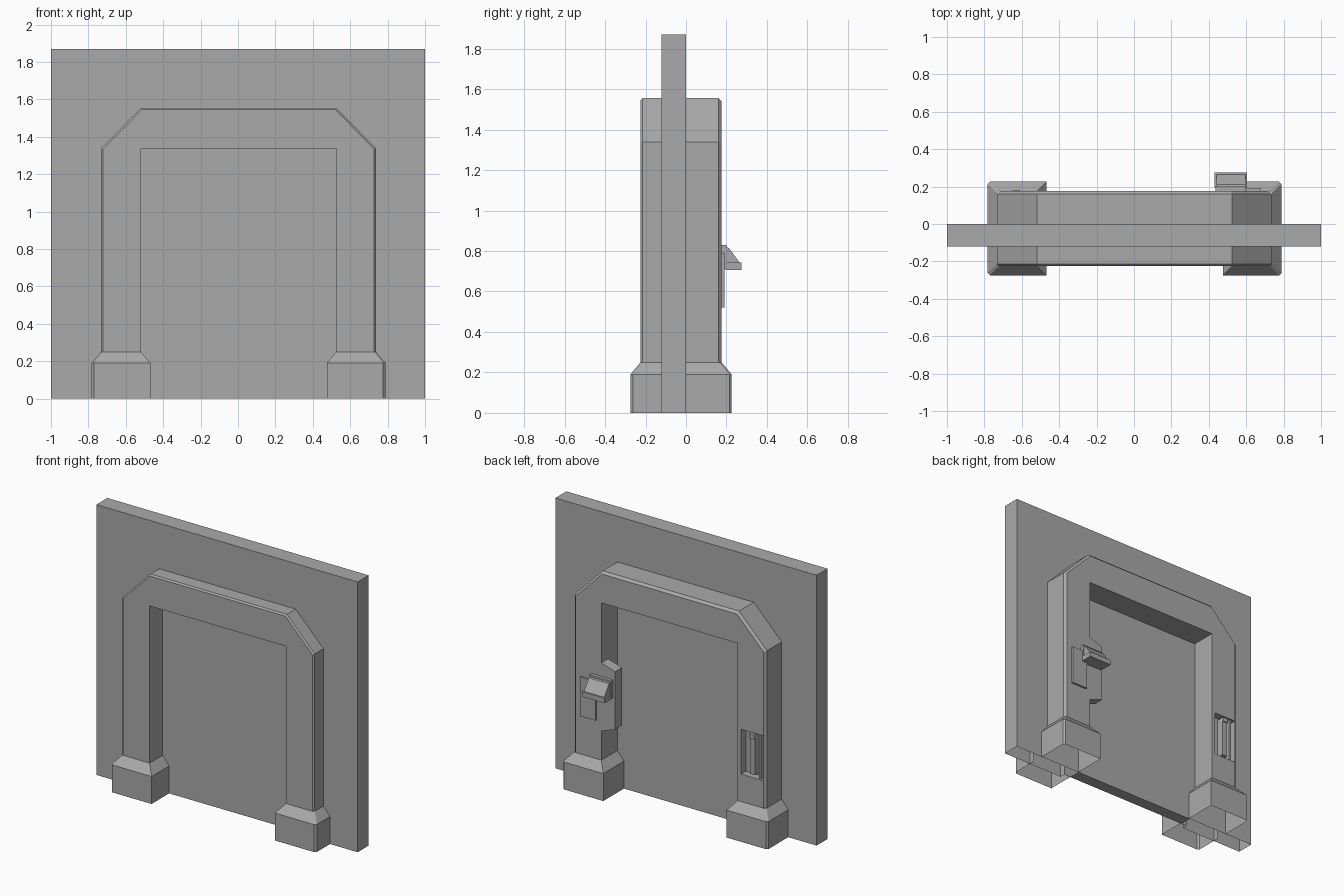
import bpy, bmesh
from mathutils import Vector

if "Cube" in bpy.data.objects:
    bpy.data.objects.remove(bpy.data.objects["Cube"])

grey = bpy.data.materials.new("plain_grey")
grey.use_nodes = True
grey.diffuse_color = (0.4, 0.4, 0.4, 1)
grey.node_tree.nodes["Principled BSDF"].inputs["Base Color"].default_value = (0.4, 0.4, 0.4, 1)

WALL_FRONT, DOOR_FRONT, WALL_BACK = -0.12, -0.083, 0.0
FRAME_FRONT, FRAME_BACK = -0.225, 0.176
INNER, OUTER, SHIFT = 0.522, 0.735, 0.003
LINTEL, FRAME_TOP, FOOT = 1.338, 1.555, 0.25


def link(name, bm):
    mesh = bpy.data.meshes.new(name)
    bm.to_mesh(mesh)
    bm.free()
    mesh.materials.append(grey)
    obj = bpy.data.objects.new(name, mesh)
    bpy.context.collection.objects.link(obj)
    return obj


def prism(points, direction):
    """Extrude a flat outline of 3D points along a direction."""
    bm = bmesh.new()
    face = bm.faces.new([bm.verts.new(p) for p in points])
    ext = bmesh.ops.extrude_face_region(bm, geom=[face])
    moved = [v for v in ext["geom"] if isinstance(v, bmesh.types.BMVert)]
    bmesh.ops.translate(bm, verts=moved, vec=Vector(direction))
    bmesh.ops.recalc_face_normals(bm, faces=bm.faces)
    return bm


def prism_xz(outline, y0, y1):
    return prism([(x, y0, z) for x, z in outline], (0, y1 - y0, 0))


def box(name, x0, x1, y0, y1, z0, z1):
    return link(name, prism_xz([(x0, z0), (x1, z0), (x1, z1), (x0, z1)], y0, y1))


def carve(obj, *bounds):
    """Cut a box-shaped recess out of an object."""
    cutter = box("cutter", *bounds)
    cutter.hide_render = True
    cut = obj.modifiers.new("recess", "BOOLEAN")
    cut.operation = "DIFFERENCE"
    cut.solver = "EXACT"
    cut.object = cutter
    bpy.context.view_layer.objects.active = obj
    bpy.ops.object.modifier_apply(modifier=cut.name)
    bpy.data.objects.remove(cutter)


def drop_bottoms(obj, test):
    """Open the underside where the test holds."""
    bm = bmesh.new()
    bm.from_mesh(obj.data)
    gone = [f for f in bm.faces if f.normal.z < -0.9 and test(f.calc_center_median())]
    bmesh.ops.delete(bm, geom=gone, context="FACES")
    bm.to_mesh(obj.data)
    bm.free()


# Wall slab with a shallow door recess, closed underneath only across the doorway
wall = link("wall", prism_xz(
    [(-1, 0), (-0.475, 0), (0.475, 0), (1, 0), (1, 1.87), (-1, 1.87)],
    WALL_FRONT, WALL_BACK))
carve(wall, SHIFT - INNER, SHIFT + INNER, -0.2, DOOR_FRONT, -0.1, LINTEL)
drop_bottoms(wall, lambda c: c.z < 0.1 and abs(c.x) > 0.475)

# Door frames on both sides, with bevelled outer rims
half = [(INNER, LINTEL), (INNER, FOOT), (OUTER, FOOT), (OUTER, LINTEL), (INNER, FRAME_TOP)]
arch = [(x + SHIFT, z) for x, z in half] + [(SHIFT - x, z) for x, z in reversed(half)]


def door_frame(name, wall_y, outer_y, bevel):
    bm = prism_xz(arch, wall_y, outer_y)
    rim = []
    for e in bm.edges:
        mid = (e.verts[0].co + e.verts[1].co) / 2
        on_face = all(abs(v.co.y - outer_y) < 1e-4 for v in e.verts)
        if on_face and (abs(mid.x) > 0.7 or mid.z > 1.4):
            rim.append(e)
    bmesh.ops.bevel(bm, geom=rim, offset=bevel, segments=1, affect="EDGES")
    bmesh.ops.recalc_face_normals(bm, faces=bm.faces)
    return link(name, bm)


front_frame = door_frame("front_frame", WALL_FRONT, FRAME_FRONT, 0.01)
back_frame = door_frame("back_frame", WALL_BACK, FRAME_BACK, 0.016)

# Slot in the back of one jamb, with rails standing inside
carve(back_frame, -0.715, -0.545, 0.125, 0.3, 0.44, 0.75)
for frame in (front_frame, back_frame):
    drop_bottoms(frame, lambda c: c.z < 0.3)
box("slot_bar", -0.65, -0.61, 0.12, 0.174, 0.46, 0.73)
box("slot_rail", -0.69, -0.675, 0.12, 0.165, 0.44, 0.75)
box("slot_catch", -0.65, -0.61, 0.12, 0.182, 0.71, 0.74)


# Flared plinths under each jamb, open underneath
def plinth(name, side, wall_y, face_y):
    out = 1 if face_y > wall_y else -1
    b = 0.012
    bm = bmesh.new()
    rings = []
    for z, grow in ((0, 0.05), (0.19, 0.05), (FOOT, 0)):
        xi, xo, y = INNER - grow, OUTER + grow, face_y + out * grow
        ring = [(xi, wall_y), (xi, y), (xo - b, y), (xo, y - out * b), (xo, wall_y)]
        rings.append([bm.verts.new((side * px + SHIFT, py, z)) for px, py in ring])
    for low, high in zip(rings, rings[1:]):
        for i in range(len(low) - 1):
            bm.faces.new((low[i], low[i + 1], high[i + 1], high[i]))
    # An open shell: turn its faces away from its own middle
    centre = Vector((side * 0.63, (wall_y + face_y) / 2, 0.1))
    bm.normal_update()
    flip = [f for f in bm.faces if f.normal.dot(f.calc_center_median() - centre) < 0]
    bmesh.ops.reverse_faces(bm, faces=flip)
    link(name, bm)


for label, side in (("left", 1), ("right", -1)):
    plinth("front_plinth_" + label, side, DOOR_FRONT, FRAME_FRONT)
    plinth("back_plinth_" + label, side, WALL_BACK, FRAME_BACK)

# Chamfered lock block on the inner side of the other jamb
link("lock_block", prism_xz(
    [(0.53, 0.45), (0.53, 0.925), (0.42, 0.89), (0.42, 0.49)], 0.1, FRAME_BACK))

# Latch: mounting plates, sloping hood and lip
box("latch_plate", 0.56, 0.68, 0.17, 0.19, 0.52, 0.79)
box("latch_back", 0.435, 0.6, 0.17, 0.2, 0.71, 0.83)
link("latch_hood", prism(
    [(0.44, 0.195, 0.74), (0.44, 0.267, 0.74), (0.44, 0.212, 0.815), (0.44, 0.195, 0.82)],
    (0.155, 0, 0)))
box("latch_lip", 0.43, 0.605, 0.195, 0.275, 0.707, 0.742)
